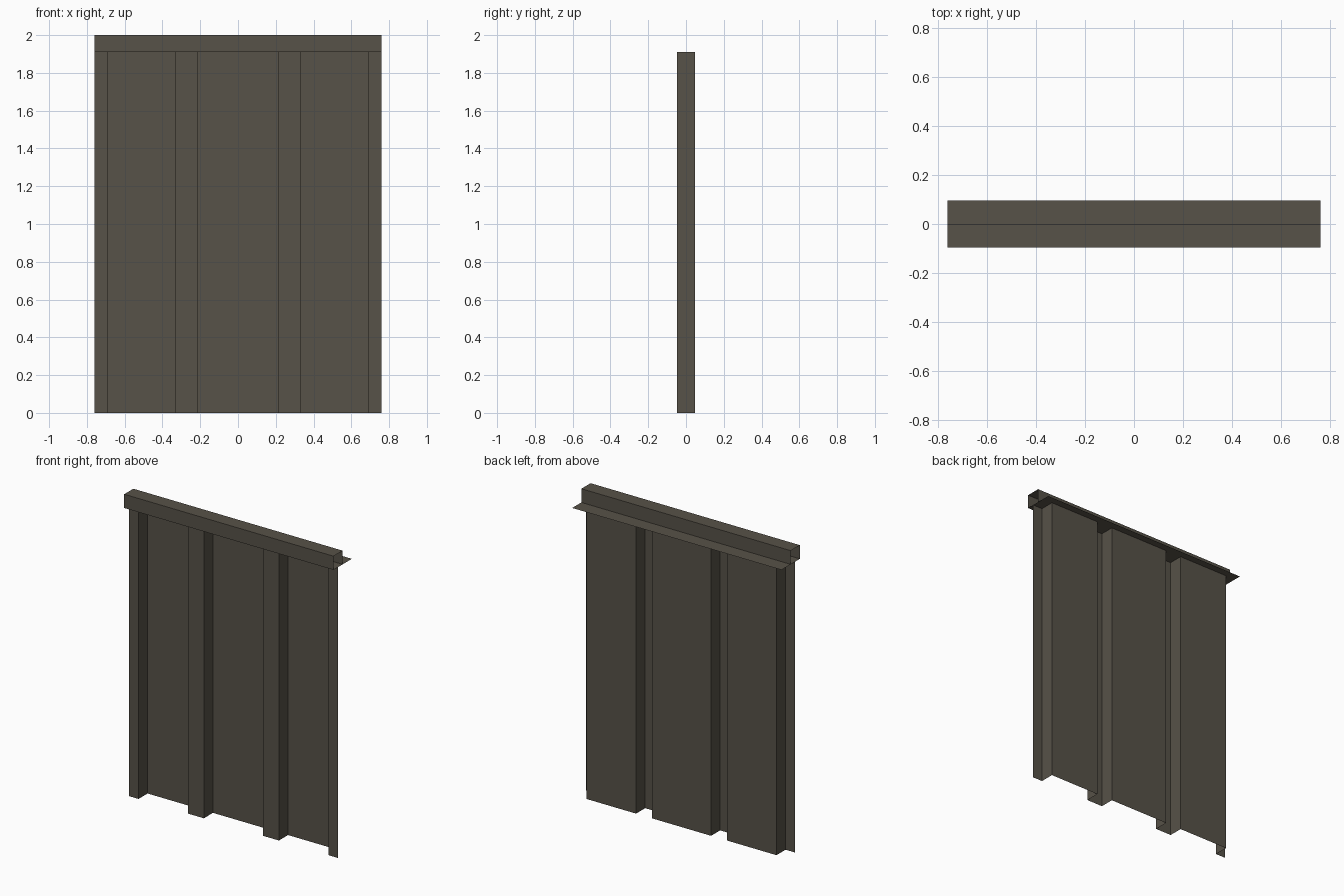
import bpy, bmesh

if "Cube" in bpy.data.objects:
    bpy.data.objects.remove(bpy.data.objects["Cube"])

mat = bpy.data.materials.new("dark grey brown steel")
mat.diffuse_color = (0.095, 0.084, 0.065, 1)
mat.use_nodes = True
mat.node_tree.nodes["Principled BSDF"].inputs["Base Color"].default_value = mat.diffuse_color

HALF_W, CAP_Y, RIB_Y = 0.76, 0.095, 0.047
CAP_BOTTOM, TOP = 1.91, 2.0


def sheet(name, points, edges, sweep):
    """Sweep an open sheet profile along a vector, leaving thin single faces."""
    bm = bmesh.new()
    a = [bm.verts.new(p) for p in points]
    b = [bm.verts.new([c + s for c, s in zip(p, sweep)]) for p in points]
    for i, j in edges:
        bm.faces.new((a[i], a[j], b[j], b[i]))
    me = bpy.data.meshes.new(name)
    bm.to_mesh(me)
    bm.free()
    me.materials.append(mat)
    ob = bpy.data.objects.new(name, me)
    bpy.context.collection.objects.link(ob)
    return ob


# Corrugated panel: square ribs stepping between front and back planes
xs = [-HALF_W, -0.69, -0.33, -0.215, 0.215, 0.33, 0.69, HALF_W]
profile = []
for i in range(len(xs) - 1):
    y = -RIB_Y if i % 2 == 0 else RIB_Y
    profile += [(xs[i], y, 0), (xs[i + 1], y, 0)]
sheet("corrugated_panel", profile,
      [(i, i + 1) for i in range(len(profile) - 1)], (0, 0, CAP_BOTTOM))

# Folded top cap: open-ended box at the front with a flat flange at the back
cap = [(-HALF_W, CAP_Y, CAP_BOTTOM), (-HALF_W, 0, CAP_BOTTOM),
       (-HALF_W, -CAP_Y, CAP_BOTTOM), (-HALF_W, -CAP_Y, TOP), (-HALF_W, 0, TOP)]
sheet("top_cap", cap, [(1, 0), (2, 1), (3, 2), (4, 3), (1, 4)], (2 * HALF_W, 0, 0))
